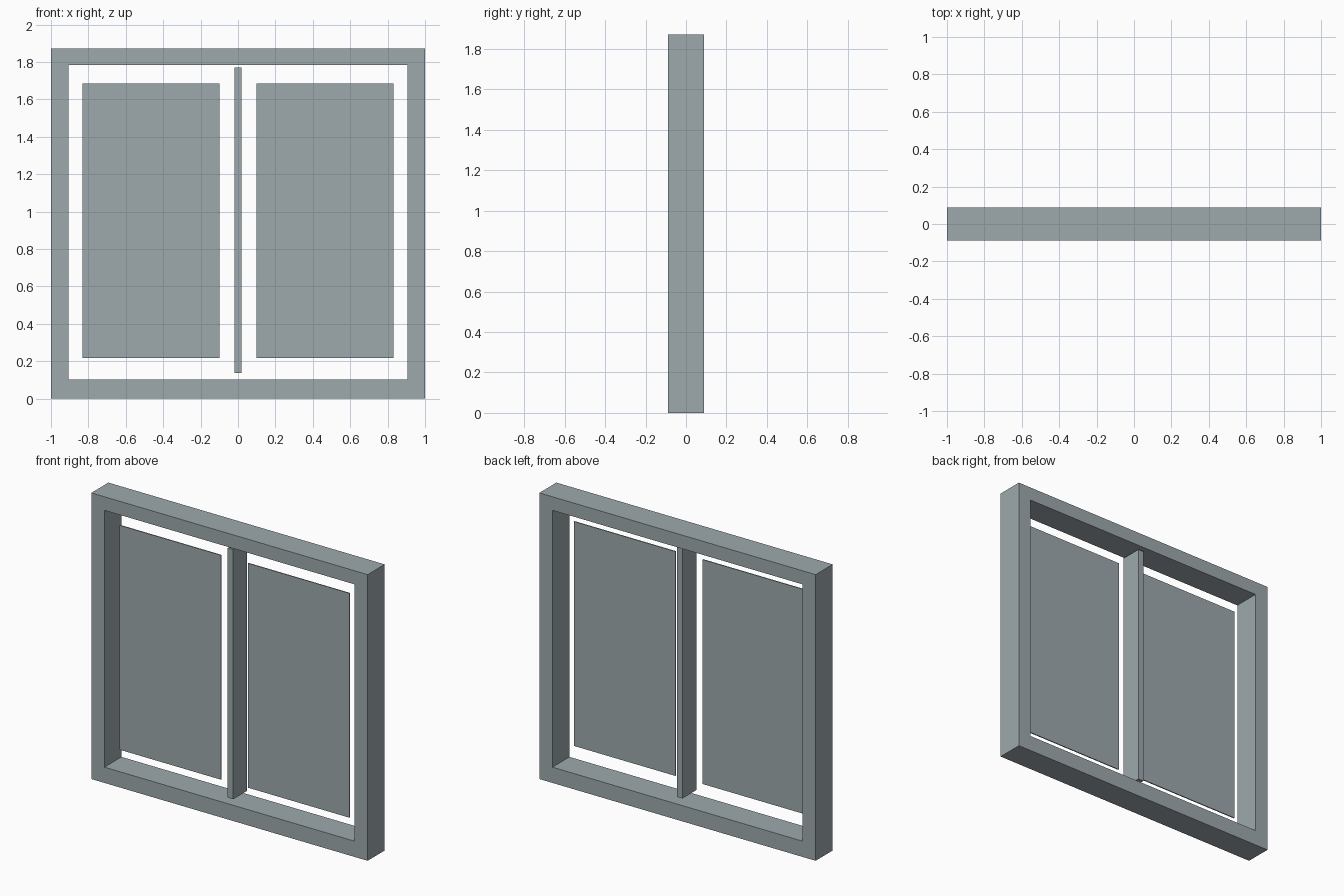
import bpy
import bmesh

if "Cube" in bpy.data.objects:
    bpy.data.objects.remove(bpy.data.objects["Cube"])

paint = bpy.data.materials.new("blue_grey")
paint.diffuse_color = (0.34, 0.40, 0.42, 1)
paint.use_nodes = True
paint.node_tree.nodes["Principled BSDF"].inputs["Base Color"].default_value = paint.diffuse_color


def finish(name, bm):
    bmesh.ops.recalc_face_normals(bm, faces=bm.faces)
    mesh = bpy.data.meshes.new(name)
    bm.to_mesh(mesh)
    bm.free()
    mesh.materials.append(paint)
    obj = bpy.data.objects.new(name, mesh)
    bpy.context.collection.objects.link(obj)
    return obj


def box(name, x, y, z):
    """Box given by its (min, max) range on each axis."""
    bm = bmesh.new()
    bmesh.ops.create_cube(bm, size=1)
    for v in bm.verts:
        v.co = [sum(r) / 2 + c * (r[1] - r[0]) for r, c in zip((x, y, z), v.co)]
    return finish(name, bm)


def rectangle_ring(bm, x, z0, z1, y):
    return [bm.verts.new((px, y, pz))
            for px, pz in ((-x, z0), (x, z0), (x, z1), (-x, z1))]


# Outer frame: four rectangular loops bridged into a hollow surround
D = 0.088
bm = bmesh.new()
loops = [rectangle_ring(bm, 1.0, 0.0, 1.872, -D),
         rectangle_ring(bm, 0.905, 0.103, 1.783, -D),
         rectangle_ring(bm, 0.905, 0.103, 1.783, D),
         rectangle_ring(bm, 1.0, 0.0, 1.872, D)]
for a, b in zip(loops, loops[1:] + loops[:1]):
    for i in range(4):
        j = (i + 1) % 4
        bm.faces.new((a[i], a[j], b[j], b[i]))
finish("window_frame", bm)

# Centre upright between the panes
box("centre_mullion", (-0.02, 0.02), (-0.078, 0.066), (0.137, 1.77))

# Two thin panes, one each side
for side, name in ((-1, "left_pane"), (1, "right_pane")):
    box(name, sorted((side * 0.098, side * 0.832)), (-0.036, -0.029), (0.217, 1.685))
